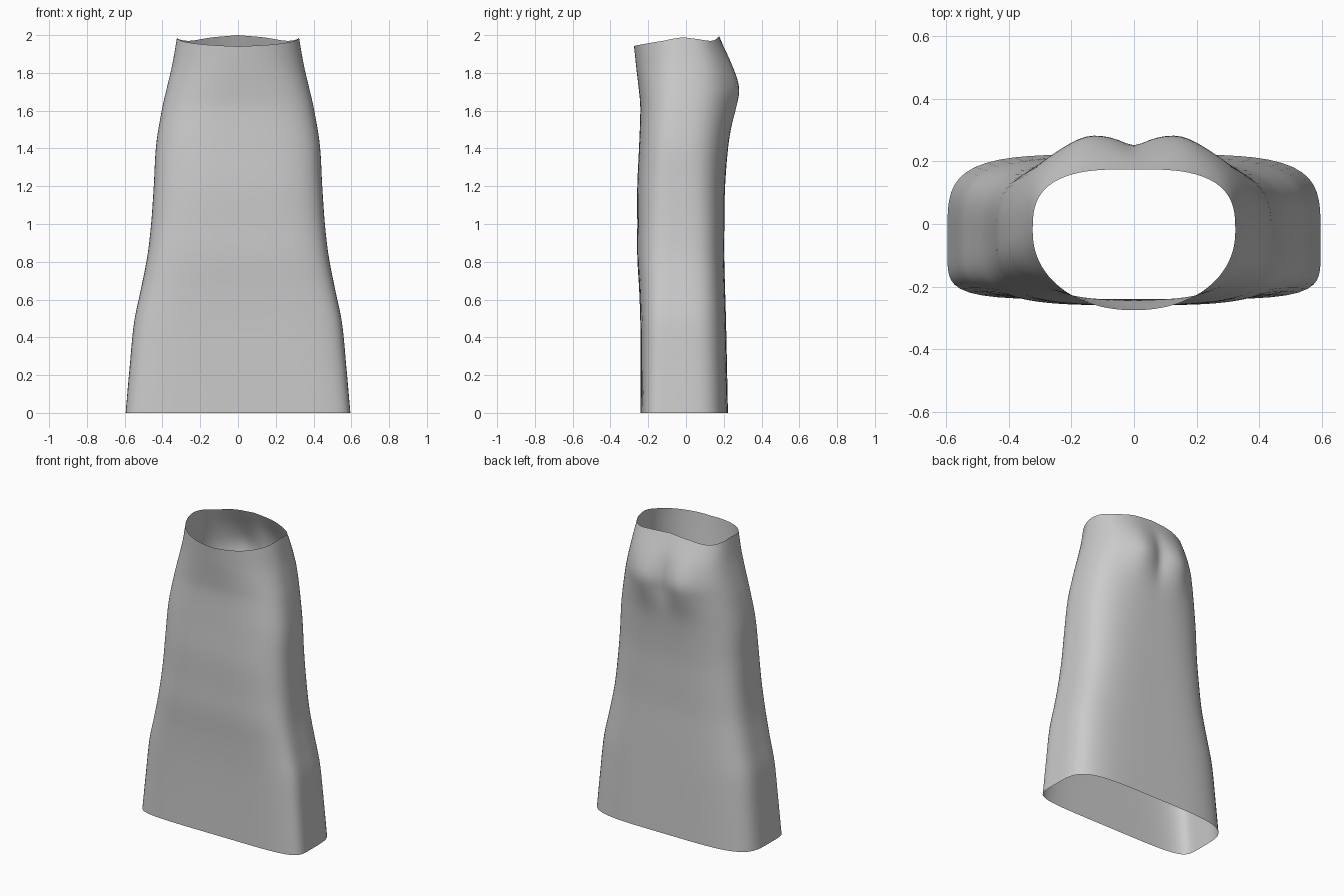
import bpy, math

if "Cube" in bpy.data.objects:
    bpy.data.objects.remove(bpy.data.objects["Cube"])

# height, half width, front y, back y, front squareness, back squareness
RINGS = [
    (0.00, 0.595, -0.240, 0.222, 5.5, 4.4),
    (0.25, 0.573, -0.240, 0.217, 5.0, 4.2),
    (0.48, 0.550, -0.242, 0.212, 4.6, 4.0),
    (0.65, 0.515, -0.248, 0.207, 4.2, 3.8),
    (0.83, 0.480, -0.258, 0.202, 3.9, 3.6),
    (1.00, 0.460, -0.258, 0.203, 3.6, 3.4),
    (1.20, 0.446, -0.258, 0.207, 3.3, 3.1),
    (1.42, 0.433, -0.248, 0.225, 3.0, 2.8),
    (1.62, 0.400, -0.242, 0.255, 2.6, 2.6),
    (1.72, 0.376, -0.250, 0.265, 2.4, 2.6),
    (1.84, 0.347, -0.263, 0.235, 2.2, 2.8),
    (1.97, 0.323, -0.275, 0.174, 2.1, 3.0),
]
# waist edge height: angle from front centre to back centre (fraction), height
RIM = [(0, 1.940), (0.18, 1.950), (0.36, 1.968), (0.5, 1.987),
       (0.6, 1.982), (0.75, 1.970), (0.87, 1.988), (1, 2.0)]


def curve(table, t):
    """Smooth interpolation through the rows of a table keyed by column 0."""
    i = 0
    while i < len(table) - 2 and t > table[i + 1][0]:
        i += 1
    n = len(table)
    slope = lambda k, c: ((table[min(k + 1, n - 1)][c] - table[max(k - 1, 0)][c])
                          / (table[min(k + 1, n - 1)][0] - table[max(k - 1, 0)][0]))
    h = table[i + 1][0] - table[i][0]
    u = (t - table[i][0]) / h
    out = []
    for c in range(1, len(table[0])):
        a, b = table[i][c], table[i + 1][c]
        out.append((2*u**3 - 3*u*u + 1) * a + (u**3 - 2*u*u + u) * h * slope(i, c)
                   + (3*u*u - 2*u**3) * b + (u**3 - u*u) * h * slope(i + 1, c))
    return out


def gauss(v, s):
    return math.exp(-(v / s) ** 2)


SEG, ROWS, TOP = 96, 72, 1.97
verts, faces = [], []
for r in range(ROWS + 1):
    z = TOP * r / ROWS
    hw, yf, yb, nf, nb = curve(RINGS, z)
    yc = -0.06 + 0.035 * z / TOP
    for s in range(SEG):
        a = 2 * math.pi * s / SEG
        sx, cy = math.sin(a), -math.cos(a)
        n, depth = (nb, yb - yc) if cy > 0 else (nf, yc - yf)
        rad = (abs(sx) ** n + abs(cy) ** n) ** (-1 / n)
        x, y = hw * sx * rad, yc + depth * cy * rad
        # rounded seat with a centre cleft
        if cy > 0:
            y += gauss(z - 1.70, 0.15) * cy * (0.026 * gauss(abs(x) - 0.15, 0.09)
                                               - 0.016 * gauss(x, 0.045))
        # wavy waist edge
        frac = 1 - abs(1 - 2 * s / SEG)
        lift = max(0, (z - 1.6) / (TOP - 1.6)) ** 1.5
        verts.append((x, y, z + lift * (curve(RIM, frac)[0] - TOP)))
for r in range(ROWS):
    for s in range(SEG):
        t = (s + 1) % SEG
        faces.append((r*SEG + s, r*SEG + t, (r+1)*SEG + t, (r+1)*SEG + s))

# open cloth tube
mesh = bpy.data.meshes.new("skirt")
mesh.from_pydata(verts, [], faces)
skirt = bpy.data.objects.new("skirt", mesh)
bpy.context.collection.objects.link(skirt)
mesh.shade_smooth()

cloth = bpy.data.materials.new("light grey cloth")
cloth.diffuse_color = (0.6, 0.6, 0.6, 1)
cloth.use_nodes = True
cloth.node_tree.nodes["Principled BSDF"].inputs["Base Color"].default_value = cloth.diffuse_color
mesh.materials.append(cloth)
